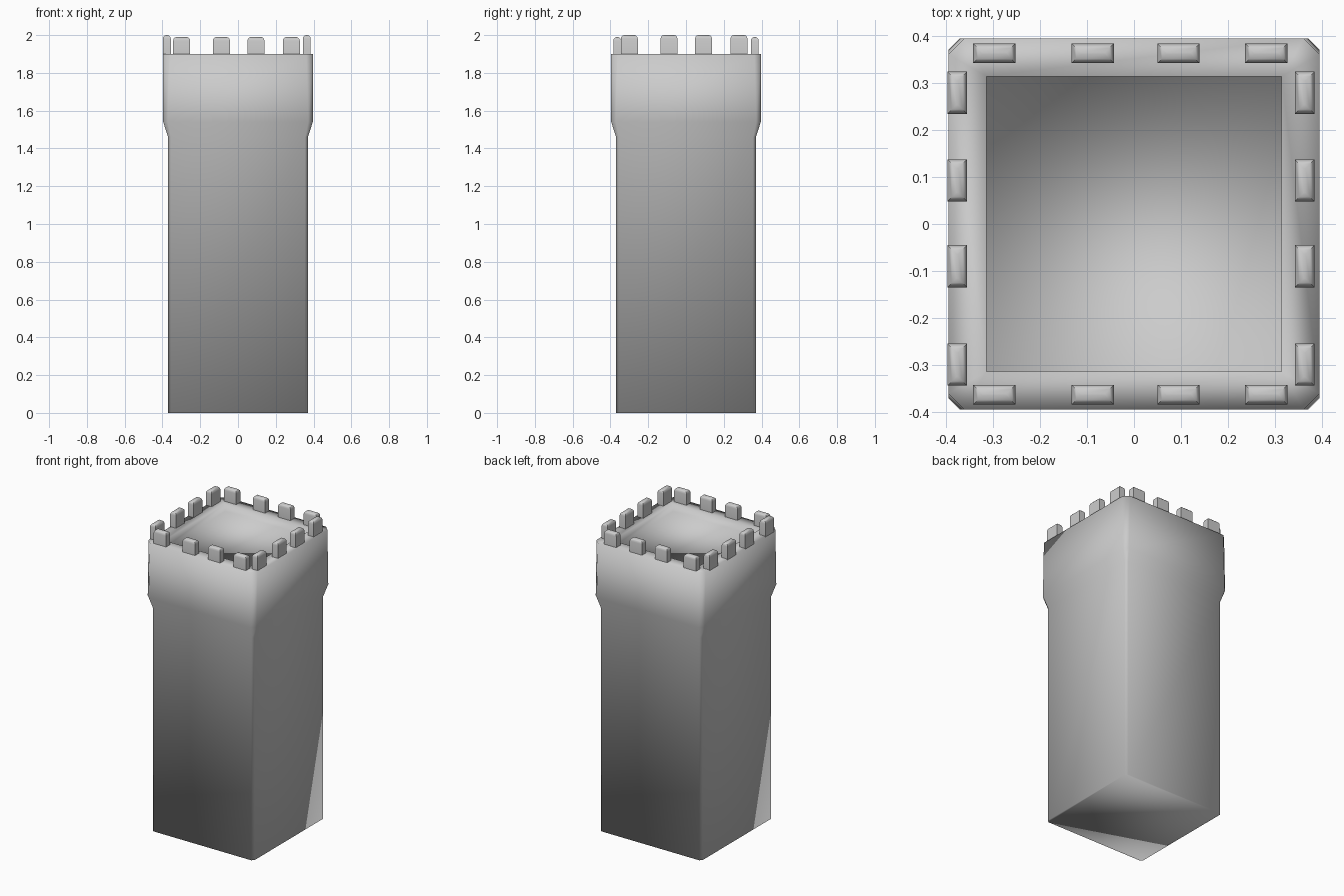
import bpy, bmesh
from mathutils import Matrix, Vector

cube = bpy.data.objects.get("Cube")
if cube:
    bpy.data.objects.remove(cube, do_unlink=True)

# One stone colour
stone = bpy.data.materials.new("grey stone")
stone.use_nodes = True
COLOUR = (0.6, 0.6, 0.6, 1)
stone.diffuse_color = COLOUR
stone.node_tree.nodes["Principled BSDF"].inputs["Base Color"].default_value = COLOUR


def finish(bm, name):
    bmesh.ops.recalc_face_normals(bm, faces=bm.faces)
    for f in bm.faces:
        f.smooth = True
    mesh = bpy.data.meshes.new(name)
    bm.to_mesh(mesh)
    bm.free()
    mesh.materials.append(stone)
    obj = bpy.data.objects.new(name, mesh)
    bpy.context.collection.objects.link(obj)
    return obj


def ring(bm, half, cut, z):
    """Square loop with cut corners."""
    a, b = half, half - cut
    pts = [(b, -a), (a, -b), (a, b), (b, a), (-b, a), (-a, b), (-a, -b), (-b, -a)]
    return [bm.verts.new((x, y, z)) for x, y in pts]


# Tower body: shaft, flared head, rim and sunken roof, softly shaded throughout
RIM = 1.9
profile = [(0.37, 0.015, 0), (0.37, 0.015, 1.46), (0.396, 0.025, 1.54),
           (0.396, 0.034, RIM), (0.315, 0, RIM), (0.315, 0, RIM - 0.05)]
bm = bmesh.new()
rings = [ring(bm, *p) for p in profile]
for low, high in zip(rings, rings[1:]):
    for i in range(8):
        j = (i + 1) % 8
        bm.faces.new((low[i], low[j], high[j], high[i]))
bm.faces.new(rings[0][::-1])
bm.faces.new(rings[-1])
bmesh.ops.remove_doubles(bm, verts=bm.verts, dist=0.0005)
finish(bm, "tower_body")


def merlon(name, x, y, along_x, height):
    """Upright block with a rounded top."""
    sink = 0.005
    sx, sy = (0.09, 0.042) if along_x else (0.042, 0.09)
    bm = bmesh.new()
    bmesh.ops.create_cube(bm, size=1)
    bmesh.ops.scale(bm, vec=Vector((sx, sy, height + sink)), verts=bm.verts)
    bmesh.ops.translate(bm, vec=Vector((x, y, RIM + (height - sink) / 2)), verts=bm.verts)
    top = [e for e in bm.edges if all(v.co.z > RIM + sink for v in e.verts)]
    bmesh.ops.bevel(bm, geom=top, offset=0.019, segments=3, profile=0.5, affect='EDGES')
    obj = finish(bm, name)
    bpy.ops.object.select_all(action='DESELECT')
    obj.select_set(True)
    bpy.context.view_layer.objects.active = obj
    bpy.ops.object.shade_smooth_by_angle(angle=0.9)


# Battlements: four on each side
for i, x in enumerate((-0.298, -0.088, 0.095, 0.282), 1):
    merlon(f"front_merlon_{i}", x, -0.364, True, 0.09)
    merlon(f"back_merlon_{i}", x, 0.364, True, 0.09)
for i, y in enumerate((-0.3, -0.09, 0.093, 0.28), 1):
    merlon(f"right_merlon_{i}", -0.377, y, False, 0.1)
    merlon(f"left_merlon_{i}", 0.364, y, False, 0.1)
